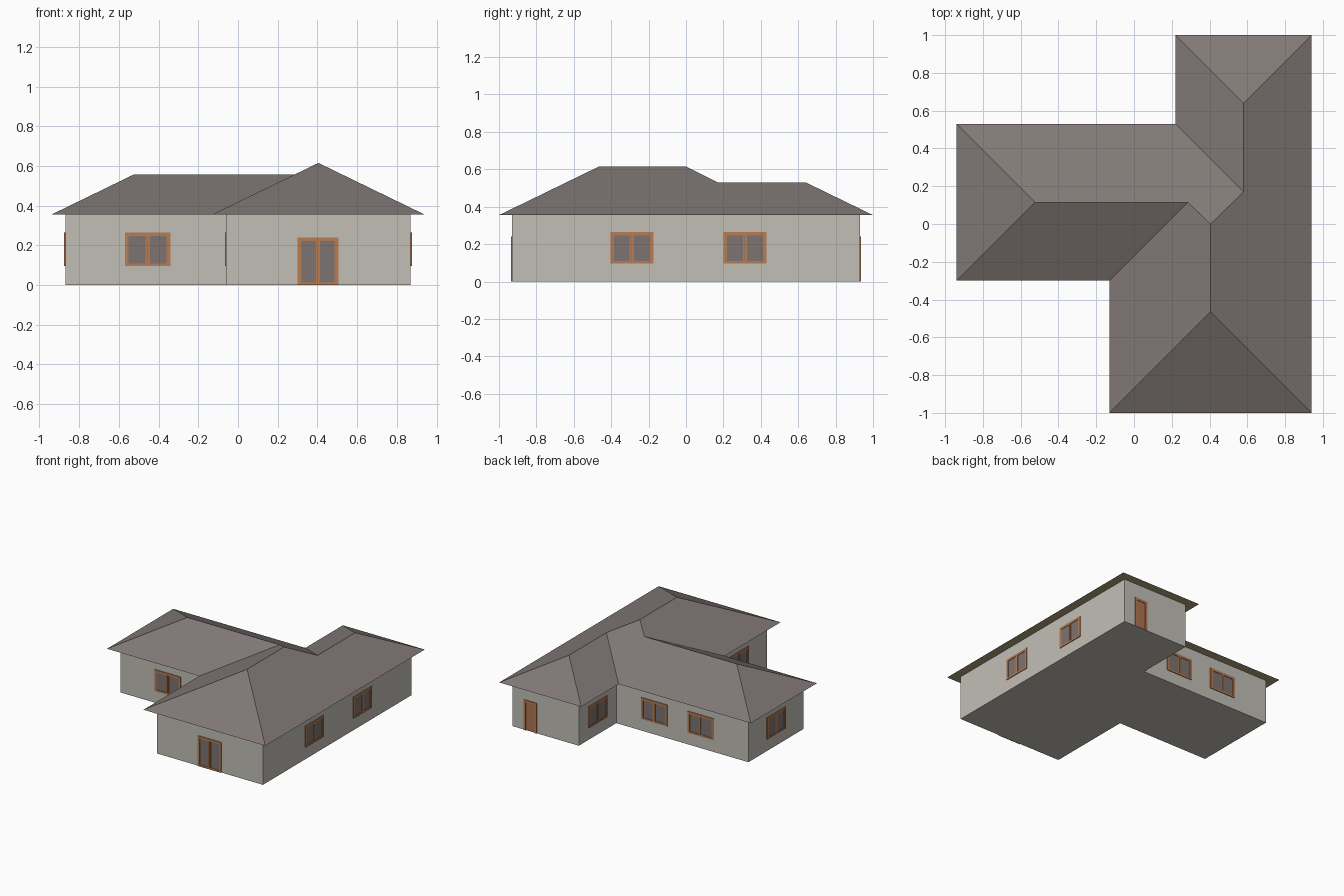
import bpy, bmesh, math
from mathutils import Matrix, Vector

if "Cube" in bpy.data.objects:
    bpy.data.objects.remove(bpy.data.objects["Cube"])


def material(name, rgb):
    m = bpy.data.materials.new(name)
    m.diffuse_color = (*rgb, 1)
    m.use_nodes = True
    m.node_tree.nodes["Principled BSDF"].inputs["Base Color"].default_value = m.diffuse_color
    return m


WALL = material("wall plaster", (0.54, 0.52, 0.47))
ROOF = material("roof grey", (0.22, 0.19, 0.182))
SOFFIT = material("soffit beige", (0.42, 0.36, 0.20))
WOOD = material("frame wood", (0.48, 0.20, 0.085))
DOOR = material("door wood", (0.42, 0.175, 0.085))
GLASS = material("window glass", (0.20, 0.172, 0.165))

EAVE, PITCH, OVERHANG = 0.355, 0.486, 0.07


def finish(bm, name, mats, matrix=None):
    me = bpy.data.meshes.new(name)
    bm.to_mesh(me)
    bm.free()
    for m in mats:
        me.materials.append(m)
    ob = bpy.data.objects.new(name, me)
    bpy.context.collection.objects.link(ob)
    if matrix:
        ob.matrix_world = matrix
    return ob


# Eave outline, counter-clockwise from the front left corner of the front wing
A, B, C, D = (-0.13, -1), (0.94, -1), (0.94, 1), (0.22, 1)
E, F, G, H = (0.22, 0.53), (-0.94, 0.53), (-0.94, -0.30), (-0.13, -0.30)
outline = [A, B, C, D, E, F, G, H]

# Ridge points with their rise run (distance to the eave)
heights = {p: EAVE for p in outline}
P1, P2 = (0.405, -0.465), (0.405, 0.0)       # front wing ridge
P3, P4 = (0.58, 0.64), (0.58, 0.17)          # back wing ridge
P5, P6 = (-0.525, 0.115), (0.285, 0.115)     # side wing ridge
for pts, run in (((P1, P2), 0.535), ((P3, P4), 0.36), ((P5, P6), 0.415)):
    for p in pts:
        heights[p] = EAVE + PITCH * run

# Hipped roof slopes and the flat soffit under them
slopes = [(A, B, P1), (B, C, P3, P4, P2, P1), (C, D, P3), (D, E, P4, P3),
          (E, F, P5, P6, P2, P4), (F, G, P5), (G, H, P6, P5), (H, A, P1, P2, P6)]
bm = bmesh.new()
verts = {p: bm.verts.new((*p, z)) for p, z in heights.items()}
for s in slopes:
    bm.faces.new([verts[p] for p in s])
under = bm.faces.new([verts[p] for p in reversed(outline)])
under.material_index = 1
finish(bm, "hipped_roof", [ROOF, SOFFIT])

# Walls: the eave outline moved inward by the overhang
bm = bmesh.new()
ring = []
for i, p in enumerate(outline):
    a, b = Vector(outline[i - 1]), Vector(outline[(i + 1) % 8])
    d1, d2 = (Vector(p) - a).normalized(), (b - Vector(p)).normalized()
    inward = Vector((-d1.y - d2.y, d1.x + d2.x))
    ring.append(Vector(p) + inward * OVERHANG)
low = [bm.verts.new((p.x, p.y, 0)) for p in ring]
top = [bm.verts.new((p.x, p.y, EAVE)) for p in ring]
for i in range(8):
    j = (i + 1) % 8
    bm.faces.new((low[i], low[j], top[j], top[i]))
bm.faces.new(low[::-1])
finish(bm, "walls", [WALL])


def box(bm, x0, x1, z0, z1, depth, mat):
    """Plate against the wall, standing out toward local -y."""
    m = Matrix.LocRotScale(((x0 + x1) / 2, -depth / 2 + 0.001, (z0 + z1) / 2), None,
                           (x1 - x0, depth + 0.002, z1 - z0))
    for v in bmesh.ops.create_cube(bm, size=1, matrix=m)["verts"]:
        for f in v.link_faces:
            f.material_index = mat


def opening(name, x, y, facing, w, z0, z1, panes=2, fill=GLASS):
    """Framed opening; facing is the turn in degrees from the front."""
    bm = bmesh.new()
    h, t = w / 2, 0.019
    box(bm, -h + t / 2, h - t / 2, z0 + 0.001, z1 - t / 2, 0.002, 1)
    for s in (-1, 1):
        box(bm, s * h - (t if s > 0 else 0), s * h + (t if s < 0 else 0), z0, z1, 0.006, 0)
    box(bm, -h + t, h - t, z1 - t, z1, 0.006, 0)
    if panes == 2:
        box(bm, -h + t, h - t, z0, z0 + 0.014, 0.006, 0)
        for s in (-1, 1):
            box(bm, s * 0.006 - 0.005, s * 0.006 + 0.005, z0 + 0.014, z1 - t, 0.006, 0)
    matrix = Matrix.Translation((x, y, 0)) @ Matrix.Rotation(math.radians(facing), 4, "Z")
    finish(bm, name, [WOOD, fill], matrix)


# Windows: name, position on the wall, facing
for name, x, y, facing in (
        ("front_window", -0.455, -0.23, 0),
        ("right_window_front", 0.87, -0.29, 90),
        ("right_window_back", 0.87, 0.315, 90),
        ("back_window_inner", -0.045, 0.46, 180),
        ("back_window_outer", -0.455, 0.46, 180),
        ("back_wing_window", 0.29, 0.695, -90),
        ("left_window", -0.87, 0.115, -90),
        ("front_wing_window", -0.06, -0.58, -90)):
    opening(name, x, y, facing, 0.23, 0.095, 0.265)

# Glazed double door at the front, solid door at the back
opening("front_glass_door", 0.403, -0.93, 0, 0.205, 0, 0.24)
opening("back_door", 0.715, 0.93, 180, 0.115, 0, 0.24, panes=1, fill=DOOR)
